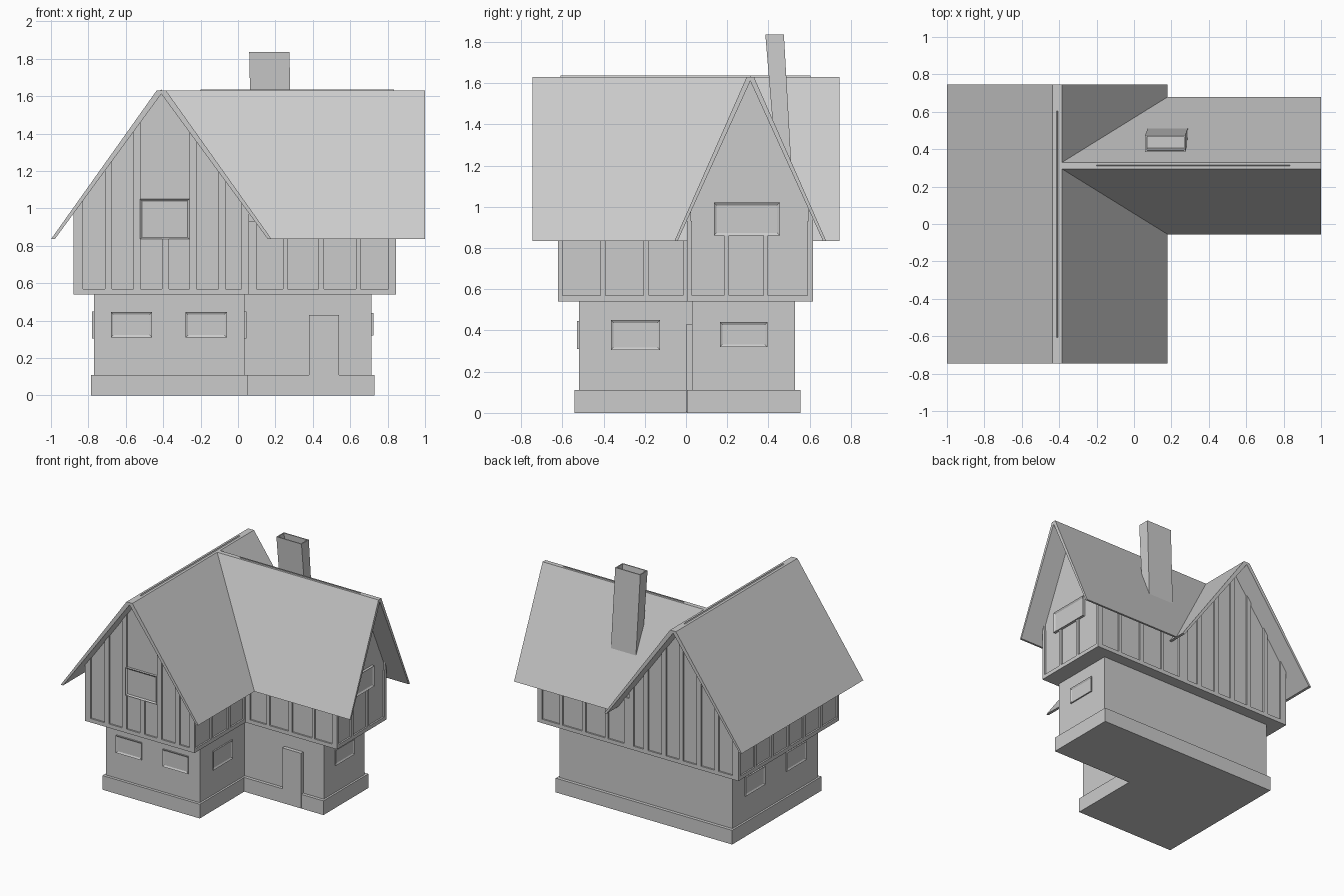
import bpy, bmesh
from mathutils import Vector

if "Cube" in bpy.data.objects:
    bpy.data.objects.remove(bpy.data.objects["Cube"])

MC, MS, MA = -0.41, 1.407, 1.637     # main wing: ridge x, slope, underside apex
SC, SS, SA = 0.312, 2.27, 1.635      # side wing: ridge y, slope, underside apex


def place(axis, u, z, w):
    return {'x': Vector((w, u, z)), 'y': Vector((u, w, z)), 'z': Vector((u, z, w))}[axis]


def add_prism(bm, axis, pts, a, b):
    lo = [bm.verts.new(place(axis, u, z, a)) for u, z in pts]
    hi = [bm.verts.new(place(axis, u, z, b)) for u, z in pts]
    n = len(pts)
    caps = [bm.faces.new(lo), bm.faces.new(hi)]
    for i in range(n):
        j = (i + 1) % n
        bm.faces.new((lo[i], lo[j], hi[j], hi[i]))
    return caps


def rect(u0, u1, z0, z1):
    return [(u0, z0), (u1, z0), (u1, z1), (u0, z1)]


def finish(bm, name):
    bmesh.ops.recalc_face_normals(bm, faces=bm.faces)
    me = bpy.data.meshes.new(name)
    bm.to_mesh(me)
    bm.free()
    ob = bpy.data.objects.new(name, me)
    bpy.context.collection.objects.link(ob)
    return ob


def prism(name, axis, pts, a, b):
    bm = bmesh.new()
    add_prism(bm, axis, pts, a, b)
    return finish(bm, name)


def window(name, axis, wall, out, u0, u1, z0, z1, t=0.018):
    # framed panel with a recessed pane, face towards out
    bm = bmesh.new()
    pane = add_prism(bm, axis, rect(u0, u1, z0, z1), wall - out * 2, wall + out)[1]
    bmesh.ops.recalc_face_normals(bm, faces=bm.faces)
    bmesh.ops.inset_individual(bm, faces=[pane], thickness=t)
    bmesh.ops.translate(bm, verts=pane.verts[:], vec=place(axis, 0, 0, -out * 0.7))
    return finish(bm, name)


def timber(name, axis, inner, outer, studs, top, ends):
    # bottom rail plus studs whose tops follow the roof
    bm = bmesh.new()
    add_prism(bm, axis, rect(ends[0], ends[1], 0.54, 0.57), inner, outer)
    for s in studs:
        u0, u1 = s[:2]
        cap = s[2] if len(s) > 2 else 9
        add_prism(bm, axis, [(u0, 0.57), (u1, 0.57), (u1, min(top(u1), cap)),
                             (u0, min(top(u0), cap))], inner, outer)
    return finish(bm, name)


def ell(x0, x1, x2, y0, y1, y2):
    return [(x0, y0), (x1, y0), (x1, y1), (x2, y1), (x2, y2), (x0, y2)]


def main_top(x):
    return MA - MS * abs(x - MC)


def side_top(y):
    return SA - SS * abs(y - SC)


def flat_top(u):
    return 0.93


# Plinth and ground floor
prism("plinth", 'z', ell(-0.785, 0.05, 0.73, -0.54, 0.005, 0.555), 0, 0.11)
prism("ground_walls", 'z', ell(-0.77, 0.035, 0.715, -0.518, 0.03, 0.53), 0.11, 0.54)

# Upper floor walls with gables
prism("main_upper_walls", 'y', [(-0.868, 0.54), (0.048, 0.54), (0.048, main_top(0.048)),
      (MC, MA), (-0.868, main_top(-0.868))], -0.608, 0.603)
prism("side_upper_walls", 'x', [(0.017, 0.54), (0.603, 0.54), (0.603, side_top(0.603)),
      (SC, SA), (0.017, side_top(0.017))], -0.2, 0.833)

# Timber framing
gable = [(-0.88, -0.83), (-0.71, -0.675), (-0.56, -0.522), (-0.405, -0.37),
         (-0.26, -0.222), (-0.105, -0.067), (0.02, 0.06)]
front = [s + (0.84,) if i == 3 else s for i, s in enumerate(gable)]
timber("front_gable_timber", 'y', -0.6, -0.62, front, main_top, (-0.88, 0.06))
timber("back_gable_timber", 'y', 0.59, 0.615, gable, main_top, (-0.88, 0.06))
wing = [(0.06, 0.1), (0.24, 0.265), (0.43, 0.46), (0.63, 0.655), (0.805, 0.845)]
timber("wing_front_timber", 'y', 0.03, 0.005, wing, flat_top, (0.05, 0.845))
timber("wing_back_timber", 'y', 0.59, 0.615, wing, flat_top, (0.06, 0.845))
court = [(-0.62, -0.6), (-0.415, -0.39), (-0.205, -0.18), (-0.015, 0.005)]
timber("court_timber", 'x', 0.03, 0.06, court, flat_top, (-0.62, 0.01))
timber("left_timber", 'x', -0.85, -0.88, court + [(0.185, 0.21), (0.39, 0.415), (0.595, 0.615)],
       flat_top, (-0.62, 0.615))
timber("right_gable_timber", 'x', 0.82, 0.845,
       [(0.005, 0.025), (0.185, 0.208, 0.87), (0.375, 0.397, 0.87), (0.595, 0.615)],
       side_top, (0.005, 0.615))

# Windows
window("front_gable_window", 'y', -0.615, -0.012, -0.525, -0.26, 0.835, 1.05, 0.015)
window("right_gable_window", 'x', 0.84, 0.012, 0.135, 0.455, 0.86, 1.02)
for i, x in enumerate((-0.68, -0.28)):
    window(f"front_window_{i}", 'y', -0.518, -0.01, x, x + 0.22, 0.31, 0.445)
for i, y in enumerate((-0.365, 0.14)):
    window(f"left_window_{i}", 'x', -0.77, -0.01, y, y + 0.24, 0.305, 0.45)
window("court_window", 'x', 0.035, 0.01, -0.365, -0.125, 0.305, 0.45)
window("right_window", 'x', 0.715, 0.01, 0.165, 0.395, 0.32, 0.44)

# Door
prism("door", 'y', rect(0.38, 0.54, 0.005, 0.43), 0.05, 0.0)


# Roofs: thin folded slabs with a narrow flat ridge
def roof_profile(c, half, ridge, apex, slope):
    inner = (apex - 0.835) / slope
    return [(c - half, 0.835), (c - ridge, 1.63), (c + ridge, 1.63), (c + half, 0.835),
            (c + inner, 0.835), (c, apex - 0.025), (c - inner, 0.835)]


prism("main_roof", 'y', roof_profile(MC, 0.59, 0.025, MA, MS), -0.745, 0.745)
side = prism("side_roof", 'x', roof_profile(SC, 0.3675, 0.0175, SA, SS), -0.5, 1.0)
for v in side.data.vertices:         # mitre the inner end along the valleys
    if v.co.x < 0:
        v.co.x = -0.385 + (1.63 - v.co.z) * 0.565 / 0.795

# Leaning open chimney
bm = bmesh.new()
top = add_prism(bm, 'z', rect(0.06, 0.275, 0.385, 0.475), 1.15, 1.835)[1]
for v in bm.verts:
    if v.co.z < 1.5:
        v.co.x += 0.014
        v.co.y += 0.057 if v.co.y < 0.43 else 0.039
bmesh.ops.recalc_face_normals(bm, faces=bm.faces)
bmesh.ops.inset_individual(bm, faces=[top], thickness=0.012)
flue = bmesh.ops.extrude_discrete_faces(bm, faces=[top])["faces"][0]
bmesh.ops.translate(bm, verts=flue.verts[:], vec=(0.003, 0.012, -0.15))
finish(bm, "chimney")
